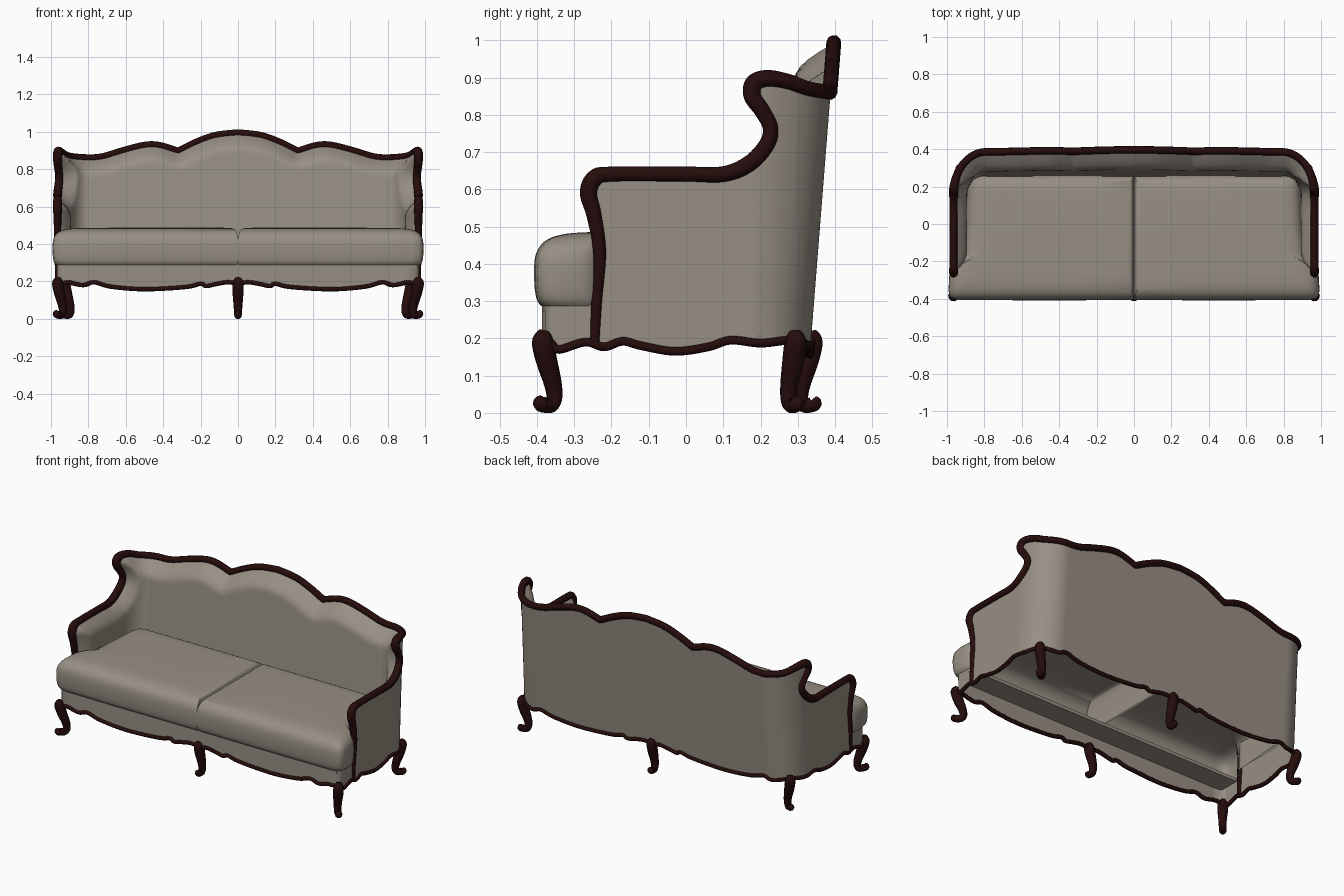
import bpy, bmesh
from math import sin, cos, acos, pi
from mathutils import Vector

cube = bpy.data.objects.get("Cube")
if cube:
    bpy.data.objects.remove(cube)


def material(name, rgb):
    m = bpy.data.materials.new(name)
    m.use_nodes = True
    m.diffuse_color = (*rgb, 1)
    m.node_tree.nodes["Principled BSDF"].inputs["Base Color"].default_value = (*rgb, 1)
    return m


FABRIC = material("taupe fabric", (0.31, 0.275, 0.23))
WOOD = material("dark mahogany", (0.019, 0.0035, 0.0035))
SIDE_X, CORNER_X, CORNER_Y, ARC = 0.967, 0.79, 0.16, 0.30
FRONT_Y, SEAT_Z = -0.387, 0.287


def smooth_path(pts, n=6):
    """Catmull-Rom curve through points of any dimension."""
    out = []
    for i in range(len(pts) - 1):
        a, b, c, d = (pts[min(max(i + k, 0), len(pts) - 1)] for k in (-1, 0, 1, 2))
        if b == c:
            continue
        for j in range(n):
            t = j / n
            out.append(tuple(0.5 * (2 * q + (r - p) * t + (2 * p - 5 * q + 4 * r - w) * t * t
                                    + (3 * q - p - 3 * r + w) * t ** 3)
                             for p, q, r, w in zip(a, b, c, d)))
    return out + [tuple(pts[-1])]


# The wall is drawn flat as (s, z), then wrapped round the back, corner and side
def depth(z):
    return 0.176 + 0.079 * (z - 0.2)


def wrap(s, z, inset=0.0):
    ang = min(max((s - CORNER_X) / ARC, 0), 1) * pi / 2
    x = min(s, CORNER_X) + (SIDE_X - CORNER_X) * sin(ang)
    y = CORNER_Y + depth(z) * cos(ang) - max(s - CORNER_X - ARC, 0)
    return Vector((x - inset * sin(ang), y - inset * cos(ang), z))


def s_from_y(y, z):
    if y <= CORNER_Y:
        return CORNER_X + ARC + CORNER_Y - y
    return CORNER_X + ARC * acos(min((y - CORNER_Y) / depth(z), 1)) * 2 / pi


def path_distance(p, path):
    """Distance from a flat point to the nearest segment of a path."""
    best = 9.0
    for a, b in zip(path, path[1:]):
        d = b - a
        t = min(max((p - a).dot(d) / max(d.dot(d), 1e-12), 0), 1)
        best = min(best, (p - a - d * t).length)
    return best


def finish(ob, mat, mirror=False, angle=0.9):
    bpy.context.collection.objects.link(ob)
    ob.data.materials.append(mat)
    if mirror:
        ob.modifiers.new("mirror", "MIRROR").merge_threshold = 0.0005
    if ob.type == "MESH":
        for p in ob.data.polygons:
            p.use_smooth = True
        bpy.ops.object.select_all(action="DESELECT")
        ob.select_set(True)
        bpy.context.view_layer.objects.active = ob
        bpy.ops.object.shade_smooth_by_angle(angle=angle)
    return ob


def from_bmesh(name, bm, mat, mirror=False, angle=0.9):
    me = bpy.data.meshes.new(name)
    bm.to_mesh(me)
    bm.free()
    return finish(bpy.data.objects.new(name, me), mat, mirror, angle)


def tube(name, pts, radii, mat=WOOD):
    cu = bpy.data.curves.new(name, "CURVE")
    cu.dimensions = "3D"
    cu.bevel_depth = 1.0
    cu.bevel_resolution = 3
    cu.use_fill_caps = True
    sp = cu.splines.new("POLY")
    sp.points.add(len(pts) - 1)
    for p, co, r in zip(sp.points, pts, radii):
        p.co = (*co, 1)
        p.radius = r
    sp.use_smooth = True
    return finish(bpy.data.objects.new(name, cu), mat)


def both_sides(pts):
    """Continue a path that ends on the centre line to the other side."""
    return pts + [Vector((-p[0], p[1], p[2])) for p in reversed(pts[:-1])]


# Show-wood outline: arm post, arm, wing as (y, z, radius), then crest as (x, z)
ARM = [(-.245, .19, .013), (-.24, .3, .015), (-.232, .43, .018), (-.247, .53, .021), (-.262, .59, .024),
       (-.245, .63, .024), (-.2, .641, .021), (0, .641, .021), (.1, .641, .022), (.168, .668, .023),
       (.217, .72, .022), (.227, .765, .021), (.205, .81, .022), (.178, .85, .024), (.183, .885, .025),
       (.22, .898, .023), (.275, .889, .021), (.335, .869, .02)]
CREST = [(.8, .86), (.72, .867), (.62, .897), (.5, .927), (.42, .926), (.32, .896), (.32, .896),
         (.22, .945), (.12, .98), (0, .994)]
rim = smooth_path([(s_from_y(y, z), z, r) for y, z, r in ARM] + [(x, z, .02) for x, z in CREST])
rim_pts = [wrap(s, z, 0.002) for s, z, r in rim]
rim_r = [r for s, z, r in rim]
tube("crest_and_arm_frame", both_sides(rim_pts), rim_r + rim_r[-2::-1])

# Scalloped lower edge, shared by front and back
WAVE = [(0, .19), (.06, .195), (.12, .185), (.17, .175), (.2, .187), (.28, .17), (.5, .158),
        (.68, .172), (.77, .195), (.83, .18), (.9, .195)]
SIDE_WAVE = [(.2, .187), (.12, .195), (.06, .177), (-.03, .165), (-.12, .18), (-.17, .192),
             (-.22, .177), (-.27, .19), (-.34, .17), (-.36, .185)]
hem = smooth_path(WAVE[:-1] + [(.94, .195)] + [(s_from_y(y, z), z) for y, z in SIDE_WAVE])
post_s = s_from_y(ARM[0][0], .19)
front_hem = smooth_path(WAVE[::-1])
trim = [wrap(s, z) for s, z in hem] + [Vector((.95, -.378, .19))]
trim += [Vector((x, FRONT_Y, z)) for x, z in front_hem]
loop = both_sides(trim)
tube("scalloped_trim", loop, [.012] * len(loop))


# Upholstered wall: flat outline cut into a grid and wrapped
def wall(name, padded):
    outline = [p for p in hem if p[0] < post_s - .005] + [p[:2] for p in rim]
    edge = [Vector(p[:2]) for p in rim]
    bm = bmesh.new()
    bm.faces.new([bm.verts.new((s, 0, z)) for s, z in outline])
    bmesh.ops.triangulate(bm, faces=bm.faces[:])
    step = .02 if padded else .04
    for axis, start, end in ((Vector((1, 0, 0)), 0, 1.52), (Vector((0, 0, 1)), .15, 1.0)):
        for i in range(1, int((end - start) / step) + 1):
            bmesh.ops.bisect_plane(bm, geom=bm.verts[:] + bm.edges[:] + bm.faces[:], dist=1e-5,
                                   plane_co=axis * (start + i * step), plane_no=axis)
    if padded:
        bmesh.ops.bisect_plane(bm, geom=bm.verts[:] + bm.edges[:] + bm.faces[:], dist=1e-5,
                               plane_co=(0, 0, SEAT_Z), plane_no=(0, 0, 1), clear_inner=True)
    else:
        bmesh.ops.reverse_faces(bm, faces=bm.faces[:])
    for v in bm.verts:
        s, z = v.co.x, v.co.z
        inset = 0.0
        if padded:
            gap = path_distance(Vector((s, z)), edge)
            thick = .1 - .027 * min(max((s - CORNER_X) / ARC, 0), 1)
            inset = thick * sin(pi / 2 * min(gap / .095, 1))
        v.co = wrap(s, z, inset)
    return from_bmesh(name, bm, FABRIC, mirror=True, angle=1.2)


wall("outer_upholstery", False)
wall("inner_padding", True)

# Fabric apron below the seat, wrapping the front corners
apron = [wrap(s, z) for s, z in hem if s > post_s - .01] + trim[len(hem):]
bm = bmesh.new()
low = [bm.verts.new(p) for p in apron]
high = [bm.verts.new((p.x, p.y, SEAT_Z + .01)) for p in apron]
for i in range(len(apron) - 1):
    bm.faces.new((low[i + 1], low[i], high[i], high[i + 1]))
from_bmesh("front_apron", bm, FABRIC, mirror=True)

# Thin deck behind the apron that carries the cushion fronts
bm = bmesh.new()
bmesh.ops.create_cube(bm, size=1)
for v in bm.verts:
    v.co = Vector((v.co.x * 1.9, v.co.y * .134 - .317, v.co.z * .02 + .281))
from_bmesh("front_deck", bm, FABRIC, angle=0.5)

# Two T-shaped seat cushions: stacked rings of one outline, open underneath
OUTLINE = [(0, -.405), (.3, -.407), (.6, -.407), (.93, -.405), (.968, -.399), (.985, -.385), (.991, -.355),
           (.987, -.28), (.975, -.25), (.945, -.228), (.915, -.17), (.9, 0), (.89, .18), (.884, .225),
           (.868, .252), (.84, .262), (.5, .264), (.2, .264), (0, .262)]
RINGS = smooth_path([(.018, .287), (.006, .305), (0, .345), (0, .405), (.01, .44), (.034, .465),
                     (.07, .478), (.12, .484), (.2, .486), (.3, .487)], 3)
MID = Vector((.2, 0))
for side, sx in (("left", 1), ("right", -1)):
    bm = bmesh.new()
    rings = []
    for inset, z in RINGS:
        kx, ky = 1 - inset / .79, 1 - inset / .405
        rings.append([bm.verts.new((sx * (MID.x + (x - MID.x) * kx), y * ky, z)) for x, y in OUTLINE])
    for a, b in zip(rings, rings[1:]):
        for i in range(len(a)):
            j = (i + 1) % len(a)
            bm.faces.new((a[i], a[j], b[j], b[i])[::sx])
    bm.faces.new(rings[-1][::sx])
    from_bmesh(side + "_seat_cushion", bm, FABRIC)

# Cabriole legs: (outward, z, radius) profile turned to face each direction
LEG = [(-.002, .22, .014), (0, .208, .024), (.001, .185, .03), (-.01, .135, .029), (-.024, .085, .025),
       (-.03, .045, .022), (-.022, .022, .021), (-.003, .021, .021), (.008, .027, .021), (.002, .036, .014)]
leg_path = smooth_path(LEG, 4)
PLACES = [("front_middle", 0, -.383, 0, -1), ("back_middle", 0, .337, 0, 1)]
for side, sx in (("left", 1), ("right", -1)):
    PLACES += [("front_" + side, sx * .963, -.383, sx * .9, -1),
               ("back_" + side, sx * .925, .293, sx, .6)]
for name, x, y, dx, dy in PLACES:
    tube(name + "_leg", [(x + o * dx, y + o * dy, z) for o, z, r in leg_path],
         [r for o, z, r in leg_path])
